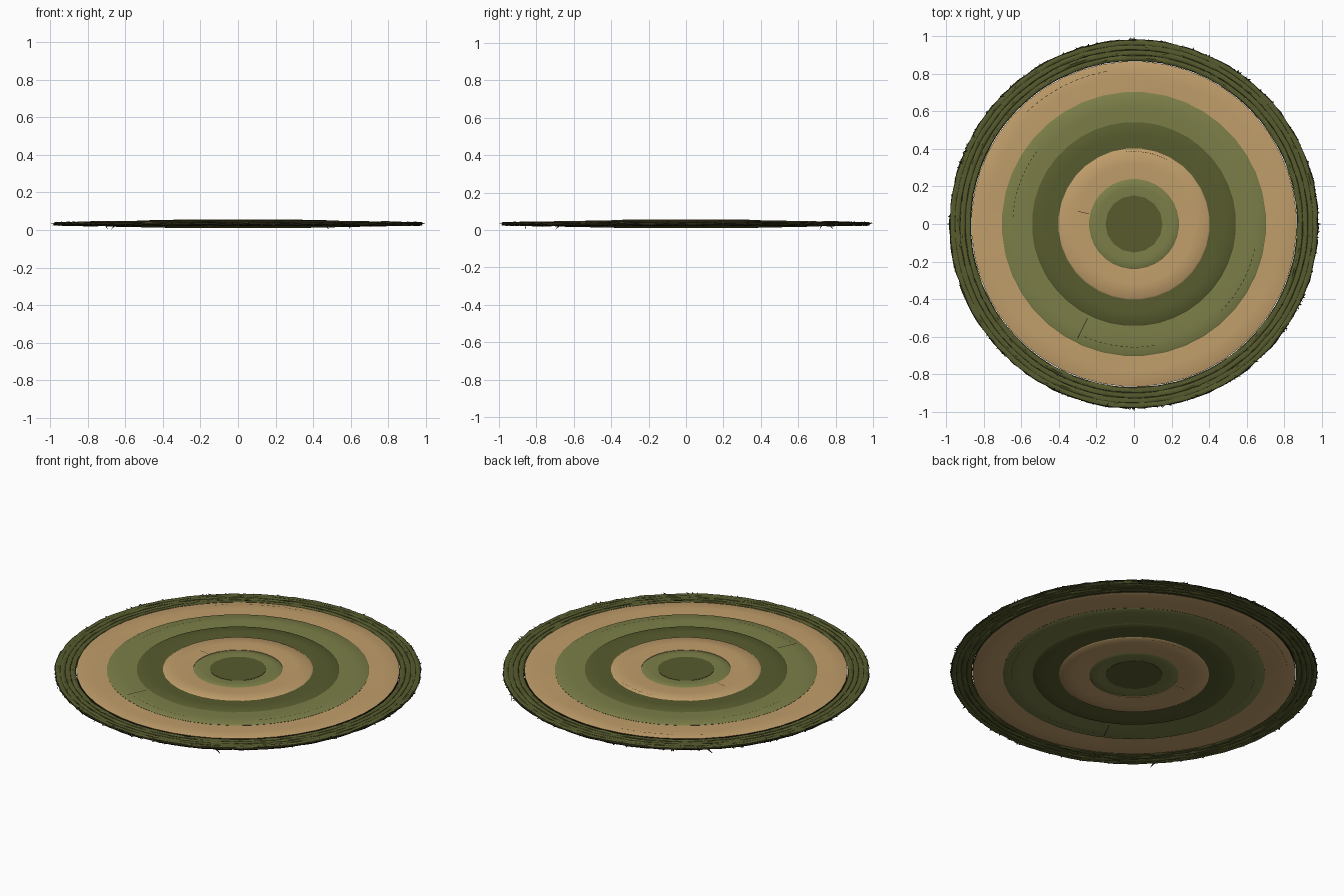
import bpy, bmesh, math, random
from mathutils import Vector

random.seed(4)
if "Cube" in bpy.data.objects:
    bpy.data.objects.remove(bpy.data.objects["Cube"], do_unlink=True)

MID = 0.033  # height of the rug's middle plane


def material(name, rgb):
    m = bpy.data.materials.new(name)
    m.use_nodes = True
    m.diffuse_color = (*rgb, 1)
    m.node_tree.nodes["Principled BSDF"].inputs["Base Color"].default_value = (*rgb, 1)
    return m


DARK = material("dark olive", (0.095, 0.105, 0.027))
LIGHT = material("light olive", (0.2, 0.21, 0.065))
TAN = material("straw tan", (0.53, 0.34, 0.145))
SHADE = material("burnt thread", (0.02, 0.019, 0.007))


def finish(bm, name, mats, smooth=True):
    bmesh.ops.recalc_face_normals(bm, faces=bm.faces)
    me = bpy.data.meshes.new(name)
    bm.to_mesh(me)
    bm.free()
    for m in mats:
        me.materials.append(m)
    ob = bpy.data.objects.new(name, me)
    bpy.context.collection.objects.link(ob)
    if smooth:
        bpy.ops.object.select_all(action="DESELECT")
        ob.select_set(True)
        bpy.context.view_layer.objects.active = ob
        bpy.ops.object.shade_smooth_by_angle(angle=math.radians(35))
    return ob


def sweep(bm, profile, sides, wobble=lambda a, r, z: (r, z), wall=None):
    """Turn a closed (r, z) section round the z axis; section edge `wall` gets slot 1."""
    loops = []
    for i in range(sides):
        a = math.tau * (i + 0.5) / sides
        loop = []
        for r, z in profile:
            rr, zz = wobble(a, r, z)
            loop.append(bm.verts.new((rr * math.cos(a), rr * math.sin(a), zz)))
        loops.append(loop)
    n = len(profile)
    for i in range(sides):
        p, q = loops[i], loops[(i + 1) % sides]
        for j in range(n):
            k = (j + 1) % n
            f = bm.faces.new((p[j], q[j], q[k], p[k]))
            f.material_index = 1 if j == wall else 0


def band(name, r0, r1, half, mat, sides, ripple=0.0):
    """Flat cloth ring, a little pillowed, with a dark outer hem."""
    top = [(r0, 0.85 * half), ((r0 + r1) / 2, half), (r1 - 0.008, 0.95 * half), (r1, 0.7 * half)]
    section = [(r, MID + z) for r, z in top] + [(r, MID - z) for r, z in reversed(top)]

    def wave(a, r, z):
        t = math.sin(math.pi * (r - r0) / (r1 - r0))
        return r, z + ripple * t * (math.sin(5 * a + 0.6) + math.sin(9 * a + 2))

    bm = bmesh.new()
    sweep(bm, section, sides, wave, wall=3)
    finish(bm, name, [mat, SHADE])


# Cloth bands, from the centre outwards
bm = bmesh.new()
bmesh.ops.create_cone(bm, cap_ends=True, segments=16, radius1=0.152, radius2=0.152, depth=0.038)
bmesh.ops.translate(bm, verts=bm.verts, vec=(0, 0, MID))
finish(bm, "centre_disc", [DARK])
band("inner_light_band", 0.148, 0.243, 0.020, LIGHT, 28)
band("inner_tan_band", 0.24, 0.405, 0.022, TAN, 32)
band("middle_dark_band", 0.40, 0.545, 0.019, DARK, 40)
band("middle_light_band", 0.54, 0.705, 0.016, LIGHT, 40)
band("outer_tan_band", 0.70, 0.868, 0.012, TAN, 48, 0.002)

# Ragged rim made of flattened ropes lying side by side
for n, radius in enumerate((0.886, 0.914, 0.942, 0.967)):
    section = [(radius + 0.017 * math.cos(math.tau * k / 8), MID + 0.010 * math.sin(math.tau * k / 8))
               for k in range(8)]

    def fray(a, r, z):
        j = 0.0035 if r > 0.975 else 0.0012
        return r + random.uniform(-j, j), z + random.uniform(-0.0015, 0.0015)

    bm = bmesh.new()
    sweep(bm, section, 150, fray)
    # The outermost edge is the darkest thread
    bm.normal_update()
    for f in bm.faces:
        c = f.calc_center_median()
        if c.xy.length > 0.979:
            f.material_index = 1
    finish(bm, "rim_rope_%d" % (n + 1), [DARK, SHADE])


def at(a, r, z):
    return Vector((r * math.cos(a), r * math.sin(a), z))


# Loose strands sticking out of the rim
bm = bmesh.new()


def strand(a, turn, r0, r1, z0, z1, w, slot):
    tip = bm.verts.new(at(a + turn, r1, z1))
    base = [bm.verts.new(at(a + s * w, r0, z0 + h)) for s, h in ((-1, -0.004), (1, -0.004), (0, 0.006))]
    bm.faces.new(base)
    for i in range(3):
        bm.faces.new((base[i], base[(i + 1) % 3], tip)).material_index = slot


for i in range(210):
    strand(random.uniform(0, math.tau), random.uniform(-0.03, 0.03), 0.968,
           random.uniform(0.982, 0.995), MID + random.uniform(-0.004, 0.004),
           MID + random.uniform(-0.012, 0.012), 0.012, i % 2)
for i in range(4):
    strand(math.tau * i / 4, 0, 0.97, 1.0, MID, MID, 0.01, 1)
for a in (0.9, 2.3, 3.9, 5.2):
    strand(a, 0.03, 0.975, 0.985, MID, 0.002, 0.008, 1)
finish(bm, "loose_strands", [DARK, SHADE], smooth=False)

# Thin stitches, repeated on the upper and lower faces
bm = bmesh.new()


def stitch(a, length, r, half, width):
    for side in (1, -1):
        z = MID + side * half
        steps = max(1, math.ceil(length / 0.05))
        for s in range(steps):
            a0, a1 = (a + length * (s + t) / steps for t in (0, 1))
            bm.faces.new([bm.verts.new(at(b, q, z)) for b, q in
                          ((a0, r), (a0, r + width), (a1, r + width), (a1, r))])


# Broken threads in the grooves of the rim
for r in (0.900, 0.928, 0.9545):
    for i in range(48):
        stitch(random.uniform(0, math.tau), random.uniform(0.02, 0.09), r - 0.0015, 0.0085, 0.003)
for i in range(80):
    stitch(random.uniform(0, math.tau), random.uniform(0.01, 0.03),
           random.uniform(0.88, 0.97), 0.0115, 0.003)
# Dotted runs along the bands: start angle, count, radius, half height
for start, count, r, half in ((2.5, 16, 0.645, 0.0168), (1.75, 16, 0.825, 0.0135),
                              (1.1, 18, 0.385, 0.0226), (5.5, 14, 0.655, 0.0168),
                              (4.3, 14, 0.655, 0.0168)):
    for i in range(count):
        stitch(start + i * 0.6 / count, 0.3 / count, r, half, 0.003)
# Radial seams where the strips join
stitch(math.radians(243.5), 0.007, 0.56, 0.0168, 0.12)
stitch(math.radians(167), 0.009, 0.245, 0.0226, 0.06)
finish(bm, "stitches", [SHADE], smooth=False)
